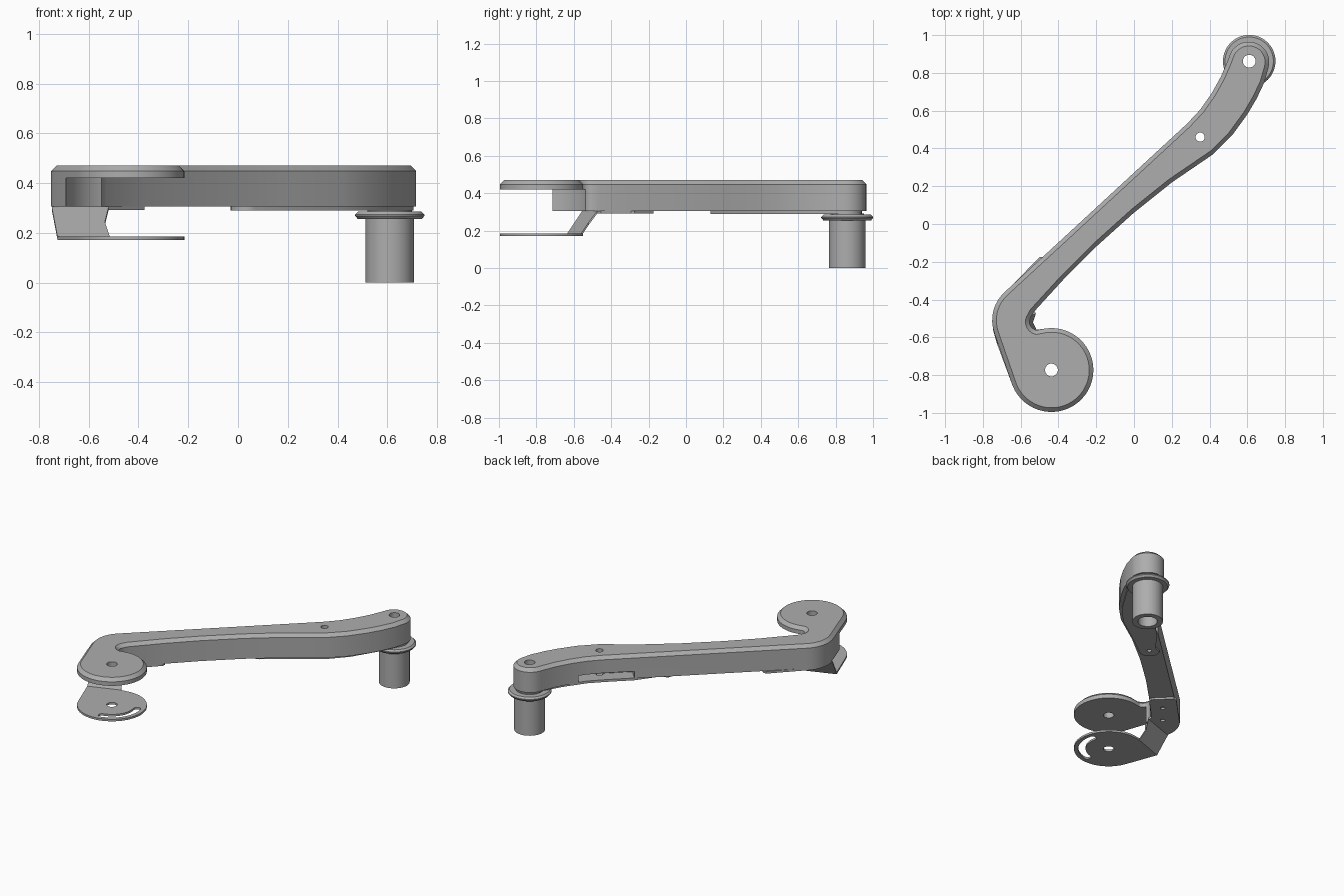
import bpy, bmesh
from math import sin, cos, radians, pi
from mathutils import Matrix, Vector

cube = bpy.data.objects.get("Cube")
if cube:
    bpy.data.objects.remove(cube, do_unlink=True)

grey = bpy.data.materials.new("satin grey metal")
grey.use_nodes = True
colour = (0.42, 0.42, 0.42, 1)
grey.diffuse_color = colour
grey.node_tree.nodes["Principled BSDF"].inputs["Base Color"].default_value = colour

PIVOT = (-0.437, -0.773)   # centre of the round front end
TIP = (0.61, 0.862)        # centre of the post end
SCREW = (0.35, 0.46)


def arc(centre, radius, start, end, steps):
    """Points along an arc, angles in degrees."""
    angles = [radians(start + (end - start) * i / steps) for i in range(steps + 1)]
    return [(centre[0] + radius * cos(a), centre[1] + radius * sin(a)) for a in angles]


def add_object(name, bm):
    bmesh.ops.recalc_face_normals(bm, faces=bm.faces)
    mesh = bpy.data.meshes.new(name)
    bm.to_mesh(mesh)
    bm.free()
    mesh.materials.append(grey)
    obj = bpy.data.objects.new(name, mesh)
    bpy.context.collection.objects.link(obj)
    return obj


def prism(name, outline, bottom, top, chamfer=0):
    """Extrude an outline upward, with an optional chamfer round the top."""
    bm = bmesh.new()
    face = bm.faces.new([bm.verts.new((x, y, bottom)) for x, y in outline])
    made = bmesh.ops.extrude_face_region(bm, geom=[face])["geom"]
    verts = [g for g in made if isinstance(g, bmesh.types.BMVert)]
    bmesh.ops.translate(bm, verts=verts, vec=(0, 0, top - bottom))
    if chamfer:
        rim = [e for e in bm.edges if all(v.co.z > top - 0.001 for v in e.verts)]
        bmesh.ops.bevel(bm, geom=rim, offset=chamfer, segments=1, affect='EDGES')
    return add_object(name, bm)


def disc(name, centre, radius, bottom, top, steps=40):
    return prism(name, arc(centre, radius, 0, 360 - 360 / steps, steps - 1), bottom, top)


def lathe(name, centre, profile, steps=48):
    """Spin a closed (radius, height) profile round a vertical axis."""
    bm = bmesh.new()
    verts = [bm.verts.new((r, 0, z)) for r, z in profile]
    edges = [bm.edges.new((verts[i - 1], verts[i])) for i in range(len(verts))]
    bmesh.ops.spin(bm, geom=verts + edges, cent=(0, 0, 0), axis=(0, 0, 1),
                   angle=2 * pi, steps=steps, use_duplicate=False)
    bmesh.ops.remove_doubles(bm, verts=bm.verts, dist=0.0001)
    bmesh.ops.translate(bm, verts=bm.verts, vec=(*centre, 0))
    return add_object(name, bm)


def cut(obj, *cutters):
    """Subtract cutters, bake the result and delete the cutters."""
    for cutter in cutters:
        cutter.hide_render = True
        mod = obj.modifiers.new("cut", 'BOOLEAN')
        mod.operation, mod.solver, mod.object = 'DIFFERENCE', 'EXACT', cutter
    graph = bpy.context.evaluated_depsgraph_get()
    mesh = bpy.data.meshes.new_from_object(obj.evaluated_get(graph))
    obj.modifiers.clear()
    obj.data = mesh
    for cutter in cutters:
        bpy.data.objects.remove(cutter, do_unlink=True)


def hole(centre, radius):
    return disc("hole_cutter", centre, radius, -0.1, 0.6, 24)


# Main arm: round front end, bend, long straight and curved tip
outline = arc(PIVOT, 0.222, 98, -158, 36)
outline += arc((-0.548, -0.51), 0.203, 200, 130, 8)
outline += [(0.28, 0.53), (0.35, 0.605), (0.41, 0.69), (0.46, 0.78), (0.49, 0.85)]
outline += arc((0.608, 0.857), 0.108, 165, -15, 16)
outline += [(0.69, 0.75), (0.65, 0.665), (0.6, 0.58), (0.52, 0.47), (0.42, 0.37),
            (0.2, 0.22), (0, 0.06), (-0.2, -0.12), (-0.37, -0.29), (-0.53, -0.465)]
outline += arc((-0.508, -0.518), 0.045, 155, 260, 6)
arm = prism("arm", outline, 0.305, 0.47, 0.022)

# Side pocket above the reinforcing strip
pocket_bm = bmesh.new()
bmesh.ops.create_cube(pocket_bm, size=1, matrix=(
    Matrix.Translation((0.27, 0.5, 0.325)) @ Matrix.Rotation(radians(42.5), 4, 'Z')
    @ Matrix.Diagonal((0.36, 0.17, 0.06, 1))))
pocket = add_object("pocket_cutter", pocket_bm)
undercut = disc("undercut_cutter", PIVOT, 0.262, 0.2, 0.42, 64)
cut(arm, undercut, pocket, hole(PIVOT, 0.034), hole(TIP, 0.034), hole(SCREW, 0.024))

# Reinforcing strip under the arm
strip_outline = arc((0.62, 0.855), 0.085, -20, 150, 12)
strip_outline += [(0.44, 0.72), (0.35, 0.595), (0.27, 0.515), (0.13, 0.385), (0.03, 0.25)]
strip_outline += arc((0.035, 0.195), 0.065, 150, 300, 10)
strip_outline += [(0.2, 0.235), (0.41, 0.38), (0.52, 0.5), (0.63, 0.68)]
strip = prism("reinforcing_strip", strip_outline, 0.29, 0.306)
cut(strip, hole(TIP, 0.034), hole(SCREW, 0.024), hole((0.04, 0.2), 0.015))

# Hollow post with a collar
post = lathe("post", TIP, [
    (0.062, 0), (0.098, 0), (0.098, 0.255), (0.128, 0.255), (0.139, 0.268),
    (0.139, 0.274), (0.128, 0.285), (0.09, 0.285), (0.09, 0.292), (0.034, 0.292),
    (0.034, 0.22), (0.062, 0.2)])

# Lower bracket plate with a curved slot
plate_outline = arc(PIVOT, 0.222, 98, -158, 36) + [(-0.725, -0.635), (-0.515, -0.56)]
plate = prism("bracket_plate", plate_outline, 0.171, 0.185)
slot_outline = arc(PIVOT, 0.195, -77, 13, 16)
slot_outline += arc(arc(PIVOT, 0.171, 13, 13, 1)[0], 0.024, 40, 193, 8)
slot_outline += arc(PIVOT, 0.147, 11, -75, 16)
slot_outline += arc(arc(PIVOT, 0.171, -77, -77, 1)[0], 0.024, -257, -104, 8)
cut(plate, hole(PIVOT, 0.034), prism("slot_cutter", slot_outline, 0.1, 0.25))

# Sloping web that joins the bracket plate to its flange
web_bm = bmesh.new()
left = [Vector((-0.725, -0.635, 0.171)), Vector((-0.748, -0.555, 0.291))]
right = [Vector((-0.515, -0.56, 0.171)), Vector((-0.535, -0.52, 0.231)),
         Vector((-0.52, -0.475, 0.291))]
face = web_bm.faces.new([web_bm.verts.new(p) for p in left[::-1] + right])
raised = bmesh.ops.extrude_face_region(web_bm, geom=[face])["geom"]
bmesh.ops.translate(web_bm, vec=(0, 0, 0.014),
                    verts=[g for g in raised if isinstance(g, bmesh.types.BMVert)])
web = add_object("bracket_web", web_bm)

# Bracket flange screwed under the bend of the arm
flange_outline = arc((-0.548, -0.51), 0.2, 193, 130, 8)
flange_outline += [(-0.5, -0.175), (-0.475, -0.175), (-0.375, -0.275),
                   (-0.375, -0.295), (-0.53, -0.455), (-0.52, -0.475)]
flange = prism("bracket_flange", flange_outline, 0.291, 0.306)
cut(flange, hole((-0.5, -0.31), 0.015), hole((-0.6, -0.43), 0.015))

# Smooth curves, sharp corners
bpy.ops.object.select_all(action='DESELECT')
for part in (arm, strip, post, plate, web, flange):
    part.select_set(True)
bpy.context.view_layer.objects.active = arm
bpy.ops.object.shade_smooth_by_angle(angle=radians(25))
